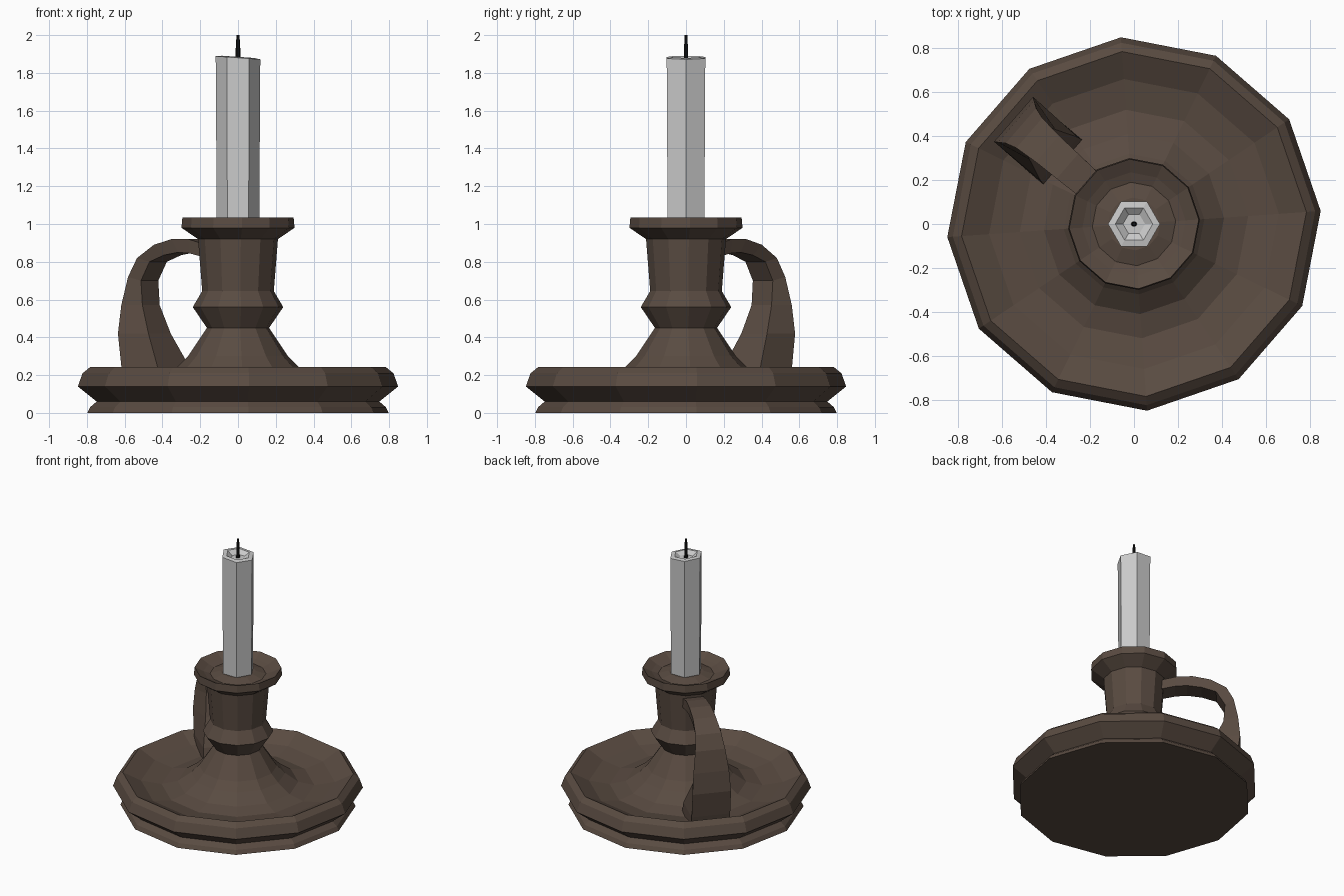
import bpy, bmesh, math
from mathutils import Vector

if "Cube" in bpy.data.objects:
    bpy.data.objects.remove(bpy.data.objects["Cube"])


def material(name, rgb):
    m = bpy.data.materials.new(name)
    m.diffuse_color = (*rgb, 1)
    m.use_nodes = True
    m.node_tree.nodes["Principled BSDF"].inputs["Base Color"].default_value = m.diffuse_color
    return m


def loft(name, rings, mat=None):
    """Skin consecutive closed rings of points and cap both ends."""
    bm = bmesh.new()
    rows = [[bm.verts.new(p) for p in ring] for ring in rings]
    n = len(rows[0])
    for a, b in zip(rows, rows[1:]):
        for i in range(n):
            j = (i + 1) % n
            bm.faces.new((a[i], a[j], b[j], b[i]))
    bm.faces.new(rows[0][::-1])
    bm.faces.new(rows[-1])
    bmesh.ops.recalc_face_normals(bm, faces=bm.faces)
    mesh = bpy.data.meshes.new(name)
    bm.to_mesh(mesh)
    bm.free()
    if mat:
        mesh.materials.append(mat)
    obj = bpy.data.objects.new(name, mesh)
    bpy.context.collection.objects.link(obj)
    return obj


def ring(r, z, sides, turn=0.0, slope=0.0):
    pts = []
    for i in range(sides):
        a = math.radians(turn) + math.tau * i / sides
        x, y = r * math.cos(a), r * math.sin(a)
        pts.append((x, y, z + slope * x))
    return pts


brown = material("brown_clay", (0.10, 0.070, 0.053))
black = material("wick_black", (0.006, 0.006, 0.006))

# Turned holder: foot, dish, flared stem, bead, socket and drip cup
profile = [
    (0.80, 0.0), (0.785, 0.03), (0.75, 0.06), (0.85, 0.14), (0.825, 0.21), (0.785, 0.242),
    (0.66, 0.18), (0.52, 0.155), (0.41, 0.18), (0.32, 0.245), (0.265, 0.30), (0.165, 0.45),
    (0.24, 0.56), (0.19, 0.645), (0.212, 0.92), (0.30, 0.98), (0.295, 1.035),
    (0.235, 1.005), (0.19, 0.99), (0.12, 1.01), (0.05, 1.01),
]
loft("holder", [ring(r, z, 12, 4) for r, z in profile], brown)

# Strap handle, stations given as outer (reach, z, width) and inner (reach, z, width)
stations = [
    ((0.68, 0.14, 0.26), (0.42, 0.14, 0.27)),
    ((0.70, 0.24, 0.27), (0.45, 0.24, 0.26)),
    ((0.725, 0.42, 0.27), (0.55, 0.42, 0.18)),
    ((0.71, 0.57, 0.25), (0.61, 0.57, 0.14)),
    ((0.68, 0.72, 0.21), (0.62, 0.70, 0.14)),
    ((0.63, 0.82, 0.18), (0.56, 0.80, 0.14)),
    ((0.52, 0.89, 0.16), (0.46, 0.835, 0.14)),
    ((0.40, 0.92, 0.15), (0.36, 0.85, 0.14)),
    ((0.29, 0.92, 0.14), (0.28, 0.845, 0.14)),
    ((0.16, 0.89, 0.14), (0.16, 0.82, 0.14)),
]
angle = math.radians(139)
out = Vector((math.cos(angle), math.sin(angle), 0))
side = Vector((out.y, -out.x, 0))
up = Vector((0, 0, 1))
sections = []
for (ro, zo, wo), (ri, zi, wi) in stations:
    o, i = out * ro + up * zo, out * ri + up * zi
    sections.append([o - side * wo / 2, o + side * wo / 2,
                     i + side * wi / 2, i - side * wi / 2])
loft("handle", sections, brown)

# Six-sided candle with a slightly slanted, hollowed top
loft("candle", [
    ring(0.112, 0.95, 6),
    ring(0.118, 1.88, 6, 0, -0.07),
    ring(0.085, 1.885, 6, 0, -0.07),
    ring(0.05, 1.86, 6),
])

# Wick
loft("wick", [ring(0.014, 1.84, 6), ring(0.012, 1.93, 6), ring(0.008, 2.0, 6)], black)
